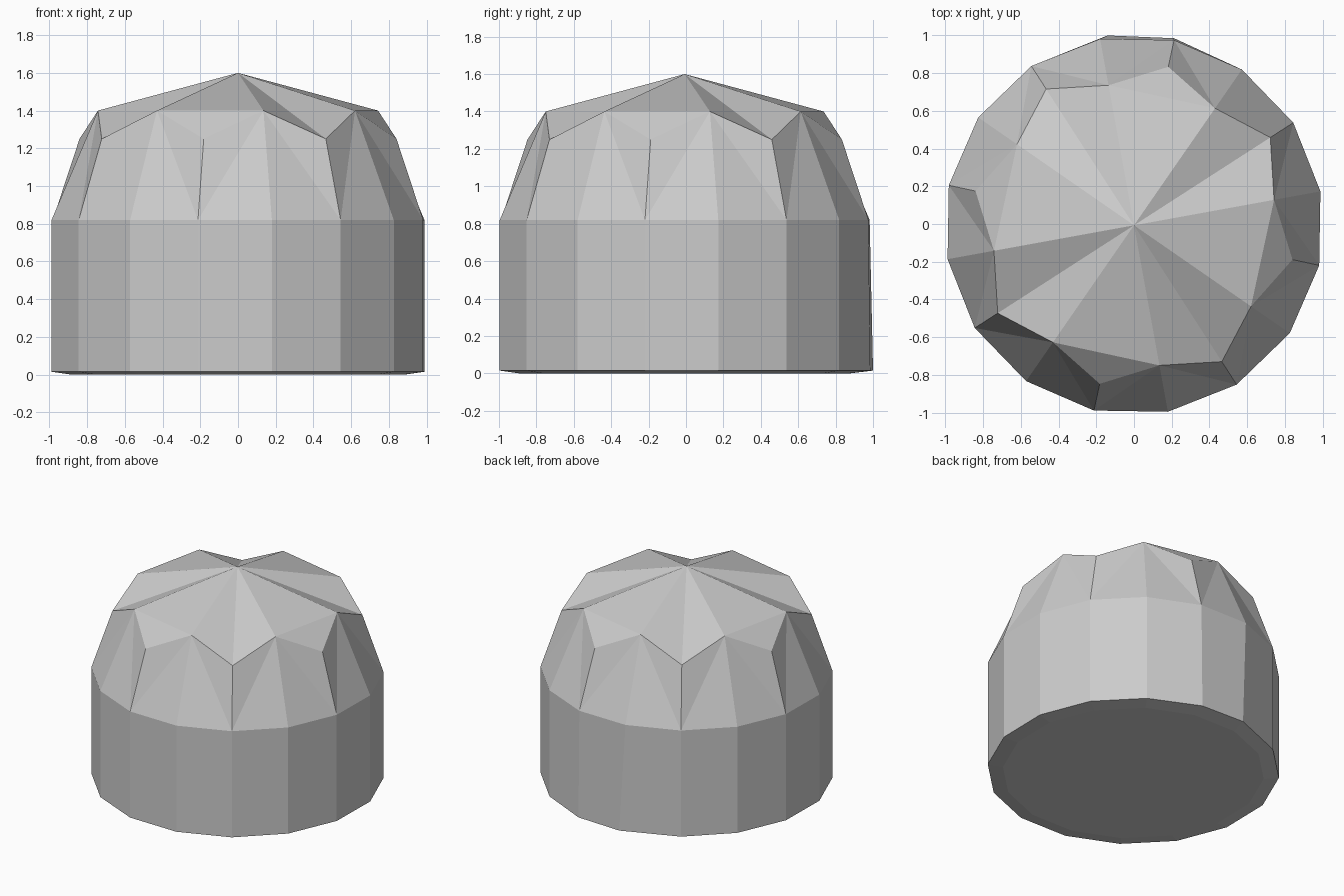
import bpy, bmesh, math

if "Cube" in bpy.data.objects:
    bpy.data.objects.remove(bpy.data.objects["Cube"])

SIDES = 16
START = math.radians(10.3)
CY = -0.007

bm = bmesh.new()


def ring(radii, heights):
    """Ring of 16 vertices; even and odd corners may differ."""
    out = []
    for k in range(SIDES):
        a = START + k * math.tau / SIDES
        r, z = radii[k % 2], heights[k % 2]
        out.append(bm.verts.new((r * math.cos(a), r * math.sin(a) + CY, z)))
    return out


base = ring((0.9, 0.9), (0, 0))
foot = ring((1.005, 1.005), (0.015, 0.015))
wall = ring((1.005, 1.005), (0.82, 0.82))
crown = ring((0.755, 0.86), (1.4, 1.25))
apex = bm.verts.new((0, CY, 1.6))

# slight bulge at the back of the foot
foot[4].co.y = 1.0
foot[4].co.x = -0.14
foot[3].co.y += 0.01

# underside, foot bevel and vertical wall
bm.faces.new(base[::-1])
for k in range(SIDES):
    n = (k + 1) % SIDES
    bm.faces.new((base[k], base[n], foot[n], foot[k]))
    bm.faces.new((foot[k], foot[n], wall[n], wall[k]))
    # faceted shoulder, diagonals run to the high crown corners
    if k % 2 == 0:
        bm.faces.new((wall[k], wall[n], crown[k]))
        bm.faces.new((wall[n], crown[n], crown[k]))
    else:
        bm.faces.new((wall[k], wall[n], crown[n]))
        bm.faces.new((wall[k], crown[n], crown[k]))

# roof: low corners alternate between a valley to the apex and a flap
for k in range(0, SIDES, 2):
    a, low, b = crown[k], crown[k + 1], crown[(k + 2) % SIDES]
    if k % 4 == 0:
        bm.faces.new((a, low, apex))
        bm.faces.new((low, b, apex))
    else:
        bm.faces.new((a, b, apex))
        bm.faces.new((a, low, b))

bmesh.ops.recalc_face_normals(bm, faces=bm.faces)
mesh = bpy.data.meshes.new("faceted_dome")
bm.to_mesh(mesh)
bm.free()
obj = bpy.data.objects.new("faceted_dome", mesh)
bpy.context.collection.objects.link(obj)
